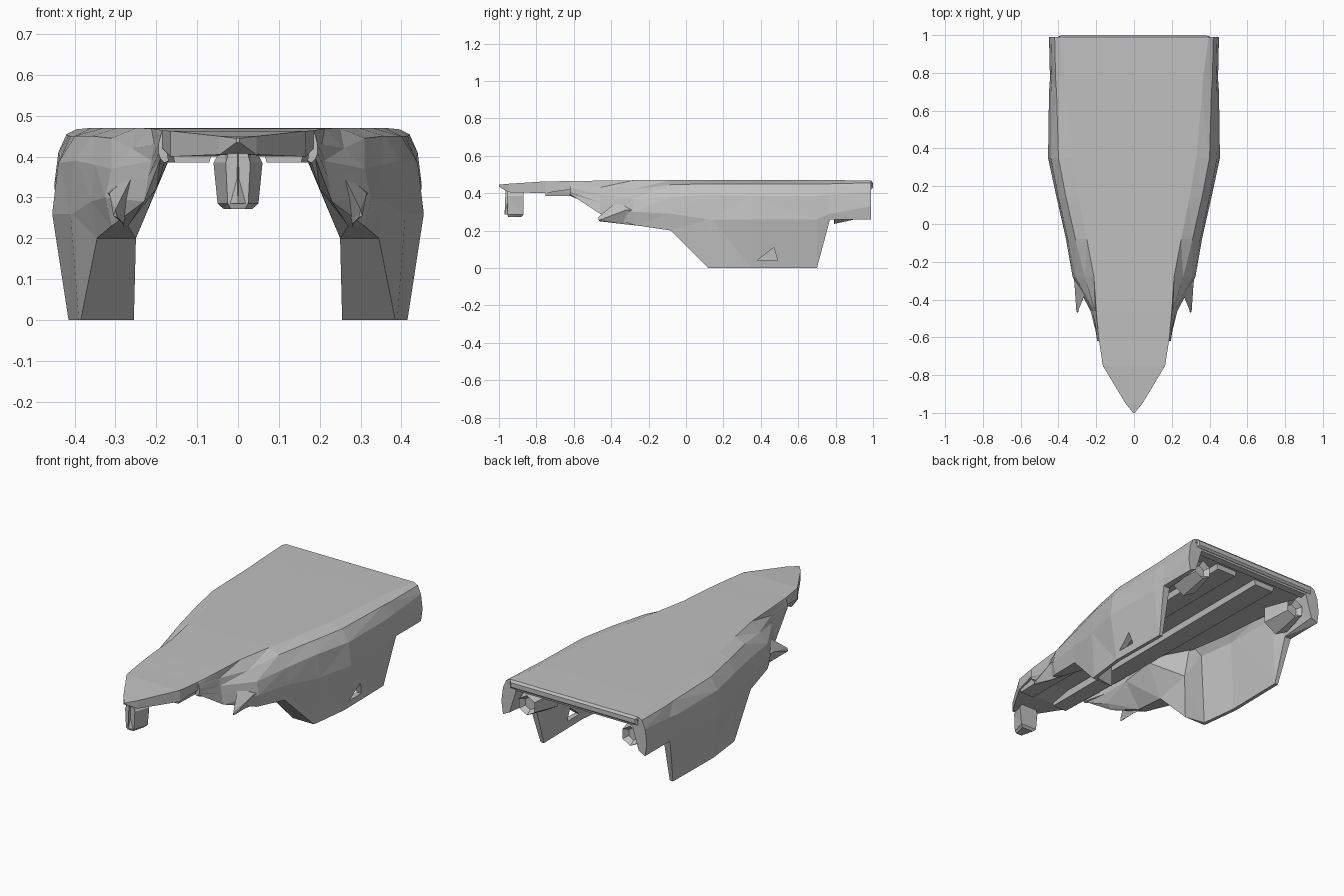
import bpy, bmesh
from mathutils import Vector

old = bpy.data.objects.get("Cube")
if old:
    bpy.data.objects.remove(old, do_unlink=True)

grey = bpy.data.materials.new("hull_grey")
grey.use_nodes = True
grey.diffuse_color = (0.53, 0.53, 0.53, 1)
grey.node_tree.nodes["Principled BSDF"].inputs["Base Color"].default_value = (0.53, 0.53, 0.53, 1)


def finish(name, bm):
    bmesh.ops.recalc_face_normals(bm, faces=bm.faces[:])
    mesh = bpy.data.meshes.new(name)
    bm.to_mesh(mesh)
    bm.free()
    mesh.materials.append(grey)
    ob = bpy.data.objects.new(name, mesh)
    bpy.context.scene.collection.objects.link(ob)
    return ob


def loft(name, rings, side=1):
    """Skin closed rings of points and cap both ends; side -1 mirrors in x."""
    bm = bmesh.new()
    rows = [[bm.verts.new((x * side, y, z)) for x, y, z in r] for r in rings]
    n = len(rows[0])
    for a, b in zip(rows, rows[1:]):
        for i in range(n):
            j = (i + 1) % n
            bm.faces.new((a[i], a[j], b[j], b[i]))
    bm.faces.new(rows[0])
    bm.faces.new(rows[-1])
    bmesh.ops.triangulate(bm, faces=bm.faces[:])
    return finish(name, bm)


def slab(y, w, top, low):
    return [(-w, y, low), (w, y, low), (w, y, top), (-w, y, top)]


# Fender cross-sections: shoulder, upper bevel, side, ridge, foot, inner foot, roof
sections = {
    -.62: [(.185, .464), (.19, .45), (.195, .43), (.195, .41), (.19, .395), (.18, .385), (.17, .39)],
    -.46: [(.2, .467), (.205, .43), (.212, .39), (.22, .35), (.23, .29), (.2, .32), (.18, .37)],
    -.28: [(.212, .469), (.26, .42), (.31, .37), (.325, .3), (.31, .23), (.27, .23), (.18, .37)],
    -.08: [(.25, .47), (.31, .445), (.35, .38), (.36, .29), (.345, .2), (.25, .2), (.17, .39)],
    .12: [(.29, .47), (.355, .45), (.395, .39), (.405, .26), (.385, 0), (.255, 0), (.25, .25)],
    .14: [(.295, .47), (.36, .45), (.4, .39), (.41, .26), (.39, 0), (.37, 0), (.35, .4)],
    .35: [(.33, .47), (.4, .45), (.44, .385), (.455, .26), (.415, 0), (.395, 0), (.38, .4)],
    .7: [(.36, .47), (.41, .45), (.44, .385), (.45, .26), (.41, 0), (.39, 0), (.38, .4)],
    .77: [(.365, .47), (.415, .45), (.435, .39), (.445, .29), (.44, .26), (.4, .26), (.37, .4)],
    .99: [(.395, .467), (.42, .455), (.44, .41), (.45, .33), (.44, .26), (.4, .28), (.36, .41)],
}
rings = [[(x, y, z) for x, z in pts] for y, pts in sections.items()]
left_fender = loft("left_fender", rings)
loft("right_fender", rings, -1)

# Top deck: pointed nose, then a plate that follows the fender shoulders
deck = [(-1, .004, .445, .435), (-.95, .045, .45, .405), (-.75, .165, .463, .4)]
deck += [(y, *pts[0], .42) for y, pts in sections.items()]
deck.append((1, .385, .455, .43))
loft("deck", [slab(*d) for d in deck])

# Triangular opening through the left skirt only
tri = [(.38, .04), (.49, .04), (.47, .11)]
cutter = loft("opening_cutter", [[(x, y, z) for y, z in tri] for x in (.3, .55)])
cutter.hide_render = True
cut = left_fender.modifiers.new("opening", "BOOLEAN")
cut.operation = "DIFFERENCE"
cut.solver = "EXACT"
cut.object = cutter
bpy.context.view_layer.update()
cut_mesh = bpy.data.meshes.new_from_object(
    left_fender.evaluated_get(bpy.context.evaluated_depsgraph_get()))
left_fender.modifiers.clear()
left_fender.data = cut_mesh
bpy.data.objects.remove(cutter, do_unlink=True)


def rail(x0, x1, y, low):
    return [(x0, y, .43), (x1, y, .43), (x1 - .01, y, low), (x0 + .01, y, low)]


for side, word in ((1, "left"), (-1, "right")):
    # Forward-pointing spike at the front of the fender
    loft(word + "_spike", [
        [(.3, -.47, .27), (.305, -.465, .255), (.295, -.465, .25)],
        [(.25, -.35, .37), (.315, -.32, .31), (.28, -.34, .235)],
        [(.23, -.1, .42), (.335, -.15, .31), (.28, -.2, .22)]], side)
    # Underside rail
    loft(word + "_rail", [rail(.06, .165, -.75, .385), rail(.06, .18, -.3, .385),
                          rail(.06, .2, .92, .39)], side)
    # Rear thruster: six-sided flared nozzle under the deck
    bm = bmesh.new()
    bmesh.ops.create_cone(bm, cap_ends=True, segments=6, radius1=.09, radius2=.055, depth=.16)
    caps = [f for f in bm.faces if len(f.verts) == 6]
    bmesh.ops.inset_individual(bm, faces=caps, thickness=.02, depth=-.03)
    for v in bm.verts:
        x, y, z = v.co
        v.co = Vector((side * .32 + x, .87 + z, .325 + y))
    finish(word + "_thruster", bm)

# Rear lip below the deck edge
loft("rear_lip", [[(x, .95, .43), (x, .995, .455), (x, .985, .41), (x, .95, .405)]
                  for x in (-.4, .4)])


def collar(z, w, front, back):
    return [(-w, back, z), (w, back, z), (w * .5, front, z), (-w * .5, front, z)]


# Hanging nose sensor: flared block with a pointed ridge on its front
loft("nose_sensor", [collar(.43, .035, -.955, -.865), collar(.385, .06, -.955, -.87),
                     collar(.285, .05, -.955, -.87), collar(.272, .035, -.95, -.88)])
loft("nose_ridge", [[(0, -.965, .415), (.004, -.94, .41), (-.004, -.94, .41)],
                    [(0, -.97, .285), (.025, -.95, .285), (-.025, -.95, .285)]])
